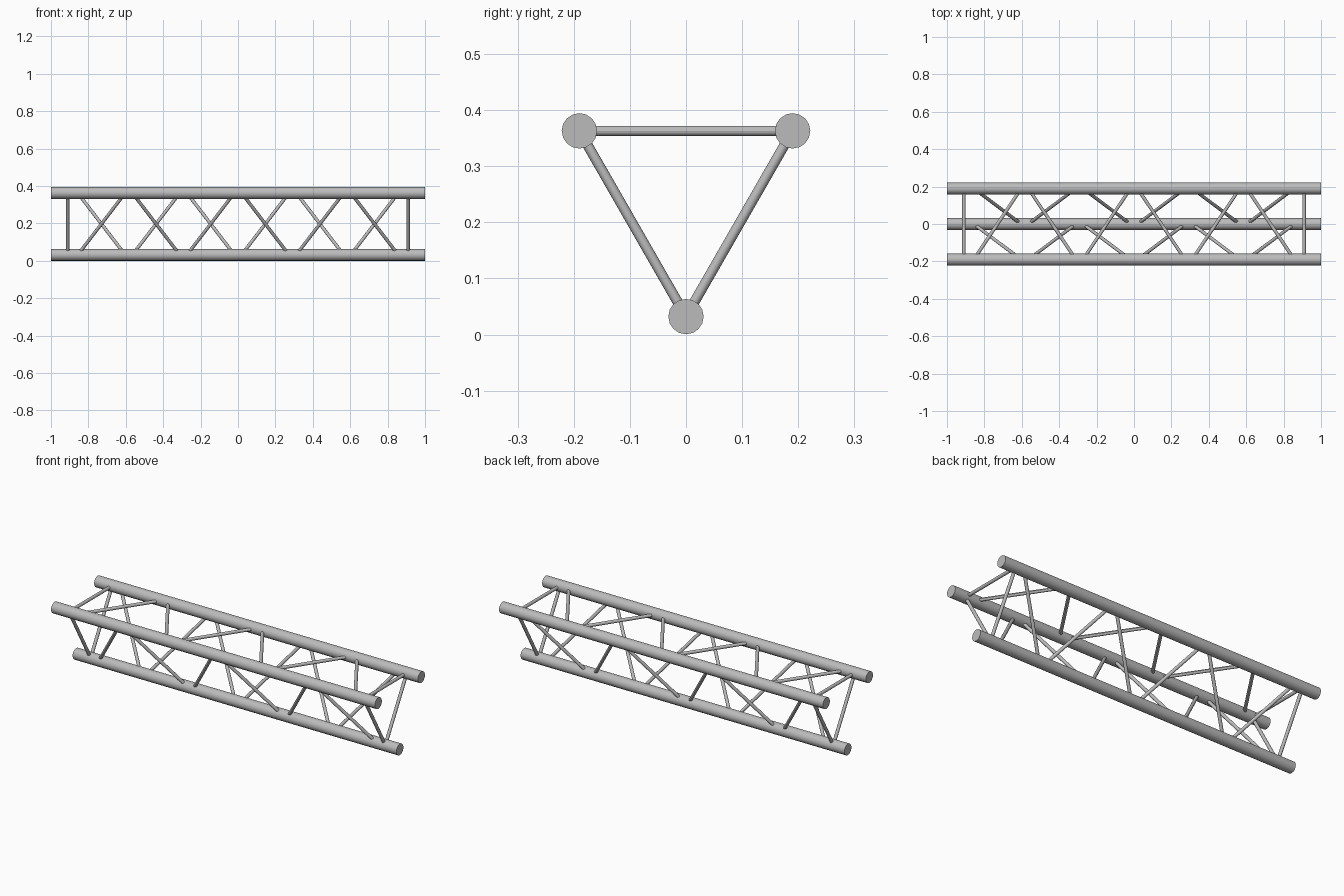
import bpy
import math
from mathutils import Vector

cube = bpy.data.objects.get("Cube")
if cube:
    bpy.data.objects.remove(cube, do_unlink=True)

metal = bpy.data.materials.new("brushed_aluminium")
metal.use_nodes = True
metal.diffuse_color = (0.5, 0.5, 0.5, 1)
metal.node_tree.nodes["Principled BSDF"].inputs["Base Color"].default_value = (0.5, 0.5, 0.5, 1)

# Chord axes as (y, z)
FRONT, BACK, BOTTOM = (-0.19, 0.363), (0.19, 0.363), (0.0, 0.032)
CHORD_R, BRACE_R = 0.0315, 0.009
PITCH, REACH, POST_X = 0.292, 0.127, 0.91


def tube(name, start, end, radius, sides):
    """Straight round tube between two points."""
    a, b = Vector(start), Vector(end)
    bpy.ops.mesh.primitive_cylinder_add(
        vertices=sides, radius=radius, depth=(b - a).length, location=(a + b) / 2,
        rotation=(b - a).to_track_quat("Z", "Y").to_euler())
    obj = bpy.context.object
    obj.name = name
    obj.data.materials.append(metal)
    bpy.ops.object.shade_smooth_by_angle(angle=math.radians(30))
    return obj


# Three long chords
for name, axis in (("front", FRONT), ("back", BACK), ("bottom", BOTTOM)):
    tube(name + "_chord", (-1, *axis), (1, *axis), CHORD_R, 16)

# Each face: two end posts and a zigzag of six diagonals
faces = (("front_face", BOTTOM, FRONT),
         ("back_face", BACK, BOTTOM),
         ("top_face", FRONT, BACK))
for name, first, second in faces:
    for side, x in (("right", -POST_X), ("left", POST_X)):
        tube(f"{name}_{side}_post", (x, *first), (x, *second), BRACE_R, 12)
    for i in range(6):
        x = (i - 2.5) * PITCH
        a, b = (first, second) if i % 2 == 0 else (second, first)
        tube(f"{name}_diagonal_{i + 1}", (x - REACH, *a), (x + REACH, *b), BRACE_R, 12)
